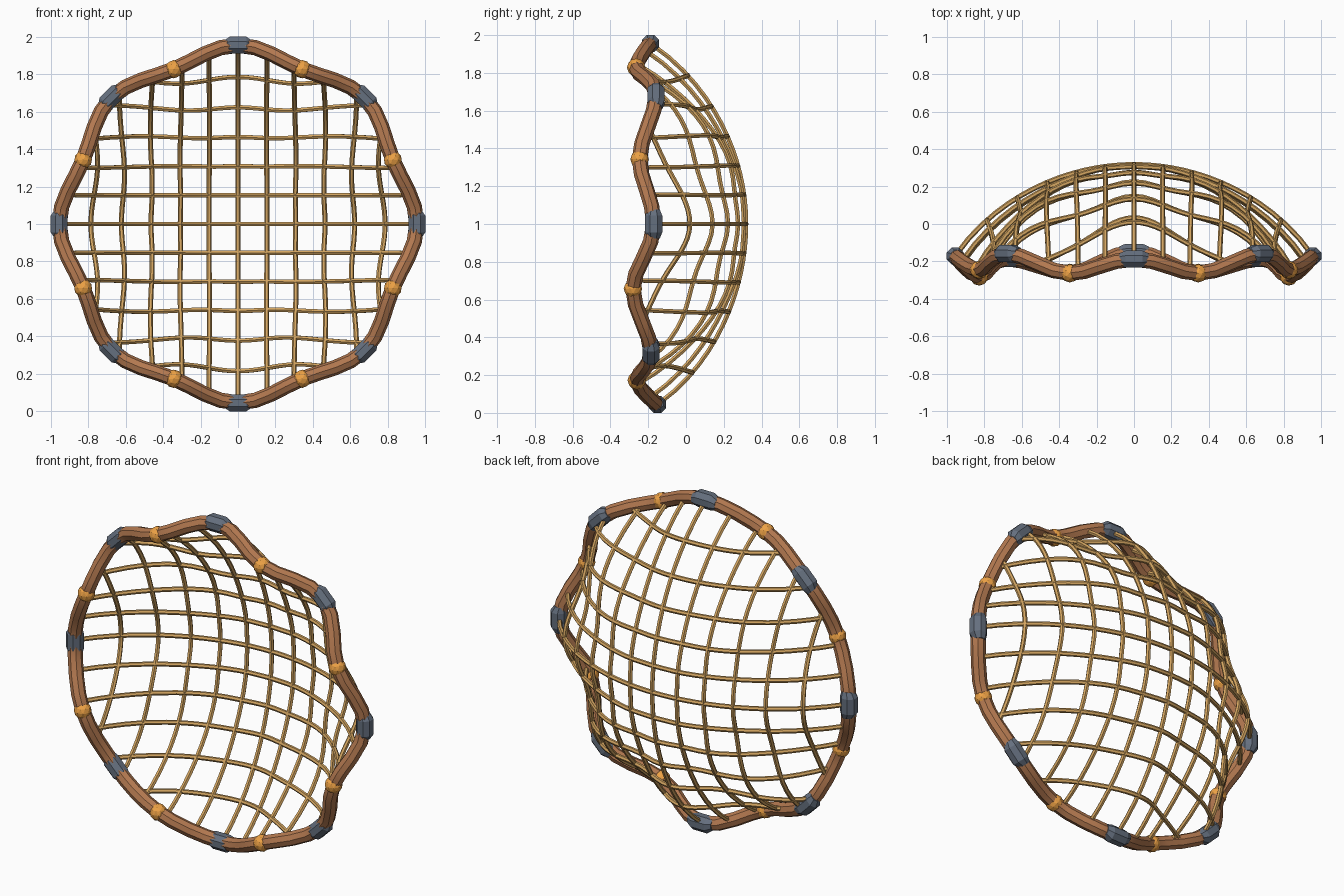
import bpy, bmesh
from math import sin, cos, pi, sqrt, atan2, hypot
from mathutils import Vector, Matrix

if "Cube" in bpy.data.objects:
    bpy.data.objects.remove(bpy.data.objects["Cube"])

BASE, AMP, CZ = 0.926, 0.03, 1.0          # mean rim radius, scallop, centre height
MEAN_Y, APEX_Y, SPH = -0.22, 0.318, 1.07  # rim depth, dome apex, dome radius
# rim depth from bottom to top in 22.5 degree steps, same on both sides
RIM_Y = [-0.155, -0.265, -0.19, -0.285, -0.175, -0.25, -0.163, -0.268, -0.192]


def material(name, rgb):
    m = bpy.data.materials.new(name)
    m.diffuse_color = (*rgb, 1)
    m.use_nodes = True
    m.node_tree.nodes["Principled BSDF"].inputs["Base Color"].default_value = m.diffuse_color
    return m


rim_mat = material("terracotta", (0.45, 0.19, 0.08))
wire_mat = material("tan", (0.66, 0.38, 0.12))
knot_mat = material("orange", (0.85, 0.36, 0.06))
clamp_mat = material("slate", (0.13, 0.16, 0.21))


def rim_depth(a):
    t = abs((a + pi / 2 + pi) % (2 * pi) - pi) / (pi / 8)
    i = min(int(t), 7)
    f = (1 - cos(pi * (t - i))) / 2
    return RIM_Y[i] * (1 - f) + RIM_Y[i + 1] * f


def surface(u, v):
    """Map a flat disc point onto the scalloped dome."""
    r, a = hypot(u, v), atan2(v, u)
    w = (r / BASE) ** 2.3
    k = 1 + AMP / BASE * cos(8 * a) * w
    y = APEX_Y - SPH + sqrt(SPH * SPH - r * r) + w * (rim_depth(a) - MEAN_Y)
    return Vector((u * k, y, CZ + v * k))


def rim_point(a):
    return surface(BASE * cos(a), BASE * sin(a))


def tubes(name, paths, radius, res, mat, cyclic=False):
    cu = bpy.data.curves.new(name, 'CURVE')
    cu.dimensions = '3D'
    cu.bevel_depth, cu.bevel_resolution, cu.use_fill_caps = radius, res, True
    for pts in paths:
        s = cu.splines.new('POLY')
        s.points.add(len(pts) - 1)
        for p, q in zip(s.points, pts):
            p.co = (*q, 1)
        s.use_cyclic_u = cyclic
    ob = bpy.data.objects.new(name, cu)
    bpy.context.collection.objects.link(ob)
    cu.materials.append(mat)
    bpy.ops.object.select_all(action='DESELECT')
    ob.select_set(True)
    bpy.context.view_layer.objects.active = ob
    bpy.ops.object.convert(target='MESH')
    bpy.ops.object.shade_smooth_by_angle()


def mesh_object(name, bm, mat):
    me = bpy.data.meshes.new(name)
    bm.to_mesh(me)
    bm.free()
    me.materials.append(mat)
    bpy.context.collection.objects.link(bpy.data.objects.new(name, me))


# scalloped rim
tubes("rim", [[rim_point(2 * pi * i / 64) for i in range(64)]], 0.041, 2, rim_mat, True)

# woven dome wires in both directions
uprights, crossbars = [], []
for k in range(-5, 6):
    c = 0.154 * k
    h = sqrt(BASE ** 2 - c * c)
    steps = [h * (2 * i / 28 - 1) for i in range(29)]
    uprights.append([surface(c, t) for t in steps])
    crossbars.append([surface(t, c) for t in steps])
tubes("vertical_wires", uprights, 0.0135, 1, wire_mat)
tubes("horizontal_wires", crossbars, 0.0135, 1, wire_mat)

# clamps on the peaks, round knots in the dips
for i in range(16):
    a = i * pi / 8
    p = rim_point(a)
    bm = bmesh.new()
    if i % 2:
        bmesh.ops.create_icosphere(bm, subdivisions=2, radius=0.049,
                                   matrix=Matrix.Translation(p))
        mesh_object(f"knot_{i}", bm, knot_mat)
        continue
    # eight-sided sleeve with tapered ends, lying along the rim
    radial = Vector((cos(a), 0, sin(a)))
    along = Vector((-sin(a), 0, cos(a)))
    rings = []
    for d, r in ((-0.078, 0.034), (-0.045, 0.049), (0.045, 0.049), (0.078, 0.034)):
        drop = radial * (-0.008 if abs(d) > 0.05 else 0)
        rings.append([bm.verts.new(p + along * d + drop + radial * r * cos(pi * j / 4 + pi / 8)
                                   + Vector((0, r * sin(pi * j / 4 + pi / 8), 0)))
                      for j in range(8)])
    for r0, r1 in zip(rings, rings[1:]):
        for j in range(8):
            bm.faces.new((r0[j], r0[j - 1], r1[j - 1], r1[j]))
    bm.faces.new(rings[0])
    bm.faces.new(rings[-1][::-1])
    bmesh.ops.recalc_face_normals(bm, faces=bm.faces)
    mesh_object(f"clamp_{i}", bm, clamp_mat)
